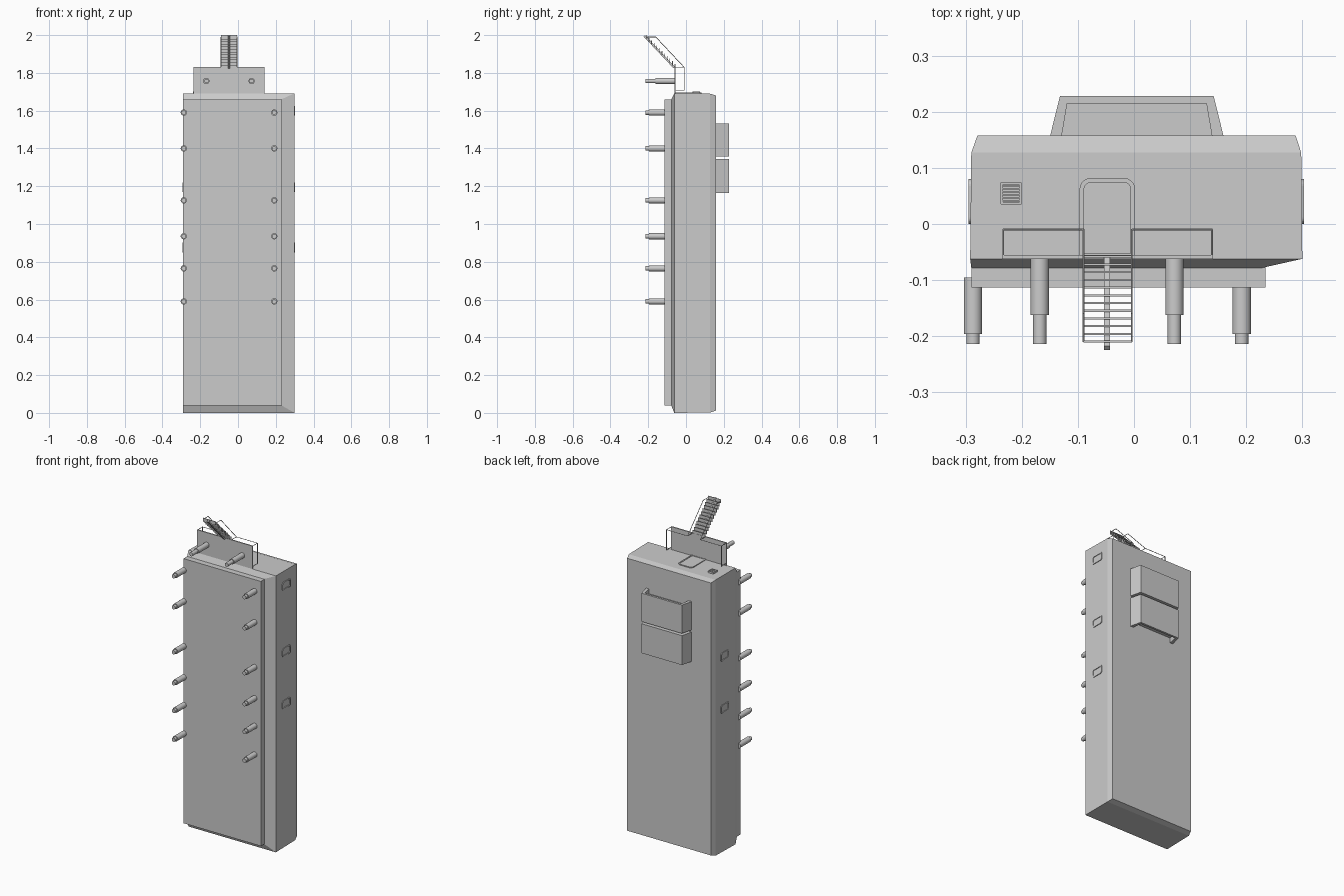
import bpy, bmesh, math
from mathutils import Vector

if "Cube" in bpy.data.objects:
    bpy.data.objects.remove(bpy.data.objects["Cube"])


def finish(bm, name, smooth=False):
    bmesh.ops.recalc_face_normals(bm, faces=bm.faces)
    me = bpy.data.meshes.new(name)
    bm.to_mesh(me)
    bm.free()
    ob = bpy.data.objects.new(name, me)
    bpy.context.collection.objects.link(ob)
    if smooth:
        bpy.context.view_layer.objects.active = ob
        ob.select_set(True)
        bpy.ops.object.shade_smooth_by_angle(angle=math.radians(35))
        ob.select_set(False)
    return ob


def loft(bm, rings, caps=True):
    loops = [[bm.verts.new(p) for p in r] for r in rings]
    n = len(loops[0])
    for a, b in zip(loops, loops[1:]):
        for i in range(n):
            j = (i + 1) % n
            bm.faces.new((a[i], a[j], b[j], b[i]))
    if caps:
        bm.faces.new(loops[0])
        bm.faces.new(loops[-1])
    return loops


def rect(y, x0, x1, z0, z1):
    return [(x0, y, z0), (x1, y, z0), (x1, y, z1), (x0, y, z1)]


def box(bm, x0, x1, y0, y1, z0, z1):
    loft(bm, [rect(y0, x0, x1, z0, z1), rect(y1, x0, x1, z0, z1)])


def rod(bm, a, b, r, n=6):
    a, b = Vector(a), Vector(b)
    q = (b - a).to_track_quat('Z', 'Y')
    circ = [q @ Vector((r * math.cos(t), r * math.sin(t), 0))
            for t in (math.tau * (i + 0.5) / n for i in range(n))]
    loft(bm, [[a + c for c in circ], [b + c for c in circ]])


def rounded(u0, u1, v0, v1, r_low, r_high, seg=5):
    pts = []
    for cu, cv, s, r in ((u1, v0, -90, r_low), (u1, v1, 0, r_high),
                         (u0, v1, 90, r_high), (u0, v0, 180, r_low)):
        ou = cu + (-r if cu == u1 else r)
        ov = cv + (r if cv == v0 else -r)
        for k in range(seg + 1):
            t = math.radians(s + 90 * k / seg)
            pts.append((ou + r * math.cos(t), ov + r * math.sin(t)))
    return pts


def frame(name, outer, inner, place, d0, d1):
    # closed ring: outer wall, front face, inner wall
    bm = bmesh.new()
    loft(bm, [[place(u, v, d) for u, v in loop] for loop, d in
              ((outer, d0), (outer, d1), (inner, d1), (inner, d0), (outer, d0))], False)
    bmesh.ops.remove_doubles(bm, verts=bm.verts, dist=1e-6)
    finish(bm, name)


# cabin shell: chamfered floor edge, straight walls, bevelled roof edge
bm = bmesh.new()
loft(bm, [rect(-0.078, -0.29, 0.229, 0.04, 1.66), rect(-0.062, -0.292, 0.30, 0, 1.692),
          rect(0.127, -0.29, 0.298, 0.002, 1.69), rect(0.158, -0.279, 0.288, 0.012, 1.68)])
finish(bm, "cabin_shell")

# floor base
bm = bmesh.new()
box(bm, -0.29, 0.234, -0.113, -0.07, 0.04, 1.66)
finish(bm, "floor_base")

# stilts under the cabin and the porch
bm = bmesh.new()
for z in (1.59, 1.40, 1.125, 0.935, 0.765, 0.59):
    for x, top in ((-0.287, -0.095), (0.192, -0.11)):
        rod(bm, (x, top, z), (x, -0.196, z), 0.0165, 20)
        rod(bm, (x, -0.19, z), (x, -0.214, z), 0.012, 20)
for x in (-0.168, 0.072):
    rod(bm, (x, -0.06, 1.757), (x, -0.162, 1.757), 0.0165, 20)
    rod(bm, (x, -0.16, 1.757), (x, -0.214, 1.757), 0.012, 20)
finish(bm, "stilts", True)

# roof units, tapered, with a recessed opening in each outer end
for name, z_in, z_out in (("roof_unit_upper", 1.358, 1.532), ("roof_unit_lower", 1.345, 1.165)):
    s = 1 if z_out > z_in else -1
    def trap(i, z):
        return [(-0.15 + 1.6 * i, 0.155, z), (0.16 - 1.6 * i, 0.155, z),
                (0.142 - i, 0.228 - i, z), (-0.132 + i, 0.228 - i, z)]
    bm = bmesh.new()
    loft(bm, [trap(0, z_in), trap(0, z_out), trap(0.013, z_out), trap(0.013, z_out - s * 0.03)])
    finish(bm, name)

# windows: three on the right wall, two on the left
for side, x, zs in (("right", 0.298, (1.60, 1.195, 0.875)), ("left", -0.29, (1.195, 0.875))):
    s = 1 if x > 0 else -1
    for k, z in enumerate(zs):
        frame(f"window_frame_{side}_{k + 1}",
              rounded(0, 0.08, z - 0.026, z + 0.026, 0.012, 0.012),
              rounded(0.008, 0.072, z - 0.018, z + 0.018, 0.007, 0.007),
              lambda u, v, d: (x + s * d, u, v), -0.003, 0.005)

# door frame and leaf on the end wall
frame("door_frame", rounded(-0.097, 0.002, -0.056, 0.082, 0.001, 0.02),
      rounded(-0.089, -0.006, -0.053, 0.074, 0.001, 0.012),
      lambda u, v, d: (u, v, 1.691 + d), -0.003, 0.005)
bm = bmesh.new()
box(bm, -0.089, -0.006, -0.053, 0.07, 1.685, 1.693)
finish(bm, "door_leaf")

# louvred vent
frame("vent_frame", rounded(-0.238, -0.2, 0.035, 0.074, 0.001, 0.001, 1),
      rounded(-0.234, -0.204, 0.039, 0.07, 0.001, 0.001, 1),
      lambda u, v, d: (u, v, 1.69 + d), -0.002, 0.011)
bm = bmesh.new()
for i in range(6):
    y = 0.0405 + i * 0.0052
    box(bm, -0.235, -0.203, y, y + 0.0025, 1.688, 1.699)
finish(bm, "vent_slats")

# porch deck
bm = bmesh.new()
box(bm, -0.235, 0.141, -0.062, -0.055, 1.688, 1.832)
finish(bm, "porch_deck")

# porch railing on both sides of the stair opening
bm = bmesh.new()
R = 0.0018
for x_out, x_in in ((-0.233, -0.09), (0.139, -0.004)):
    rod(bm, (x_out, -0.01, 1.706), (x_out, -0.01, 1.83), R)
    rod(bm, (x_out, -0.01, 1.83), (x_in, -0.01, 1.83), R)
    for x, z in ((x_out, 1.706), (x_out, 1.83), (x_in, 1.83)):
        rod(bm, (x, -0.058, z), (x, -0.01, z), R)
finish(bm, "porch_railing")

# stair treads, central stringer and handrails
bm = bmesh.new()
for i in range(12):
    y, z = -0.058 - 0.0138 * i, 1.837 + 0.0138 * i
    box(bm, -0.09, -0.004, y - 0.0018, y + 0.0018, z - 0.011, z + 0.011)
finish(bm, "stair_treads")
bm = bmesh.new()
rod(bm, (-0.048, -0.062, 1.828), (-0.048, -0.221, 1.996), 0.0075, 4)
finish(bm, "stair_stringer")
bm = bmesh.new()
for x in (-0.09, -0.004):
    rod(bm, (x, -0.01, 1.83), (x, -0.16, 1.99), R)
    rod(bm, (x, -0.16, 1.99), (x, -0.21, 1.99), R)
finish(bm, "stair_handrails")
